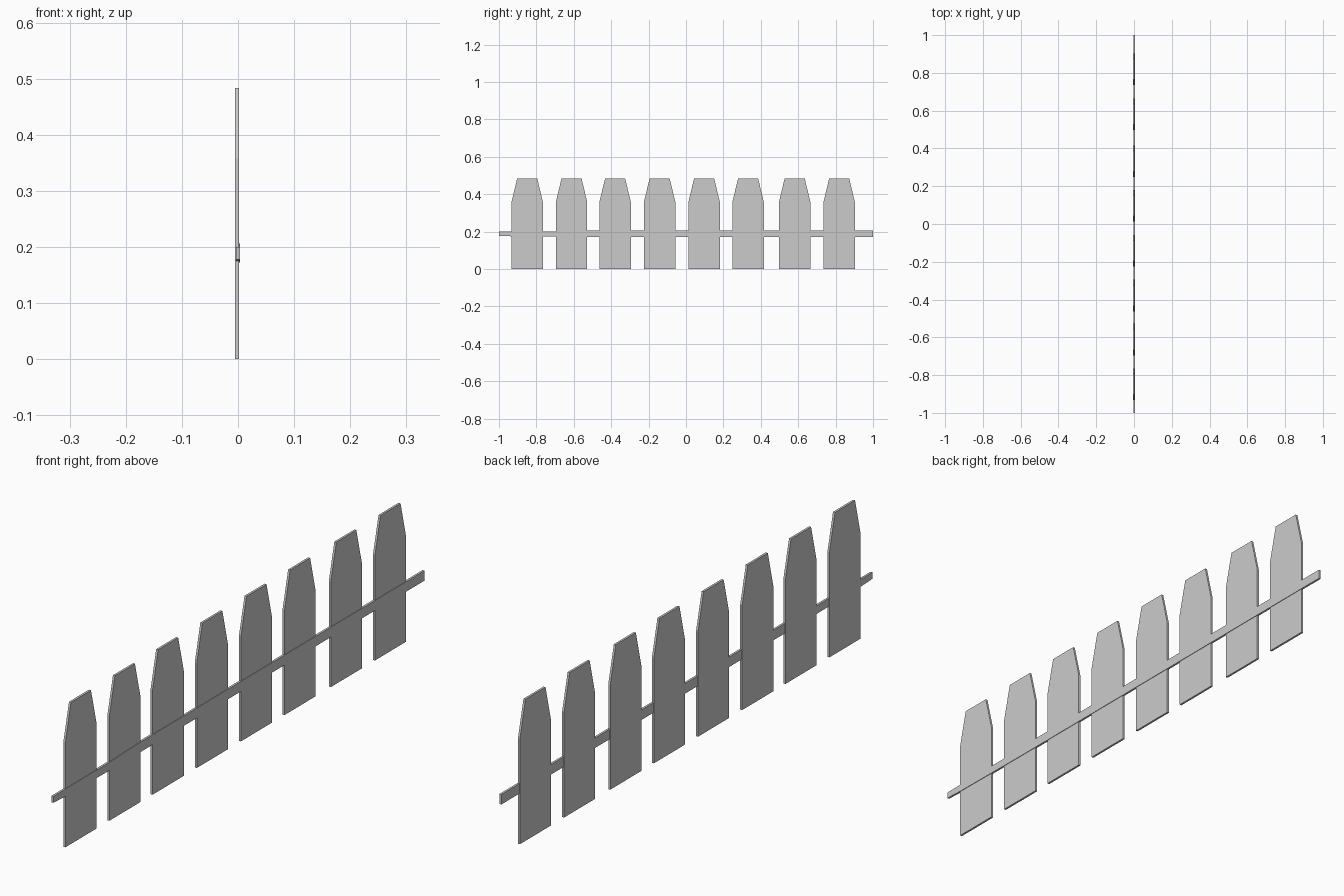
import bpy

if "Cube" in bpy.data.objects:
    bpy.data.objects.remove(bpy.data.objects["Cube"])


def plate(name, outline, x0, x1):
    """Extrude a (y, z) outline between x0 and x1."""
    n = len(outline)
    verts = [(x, y, z) for x in (x0, x1) for y, z in outline]
    faces = [tuple(reversed(range(n))), tuple(range(n, 2 * n))]
    faces += [(i, (i + 1) % n, (i + 1) % n + n, i + n) for i in range(n)]
    mesh = bpy.data.meshes.new(name)
    mesh.from_pydata(verts, [], faces)
    mesh.update()
    obj = bpy.data.objects.new(name, mesh)
    bpy.context.collection.objects.link(obj)
    return obj


# Pickets: slightly uneven spacing, clipped top corners
HALF, TOP_HALF, SHOULDER, HEIGHT = 0.084, 0.054, 0.358, 0.483
centres = [-0.849, -0.612, -0.379, -0.141, 0.097, 0.332, 0.581, 0.819]
for i, c in enumerate(centres, 1):
    plate(f"picket_{i}", [
        (c - HALF, 0), (c + HALF, 0), (c + HALF, SHOULDER),
        (c + TOP_HALF, HEIGHT), (c - TOP_HALF, HEIGHT), (c - HALF, SHOULDER),
    ], -0.0055, 0.002)

# Rail: runs through the pickets, narrowing a little at one end
plate("rail", [
    (-1, 0.178), (-0.93, 0.175), (-0.6, 0.172), (1, 0.172),
    (1, 0.206), (-0.53, 0.206), (-0.7, 0.201), (-1, 0.2),
], -0.0035, 0.004)
